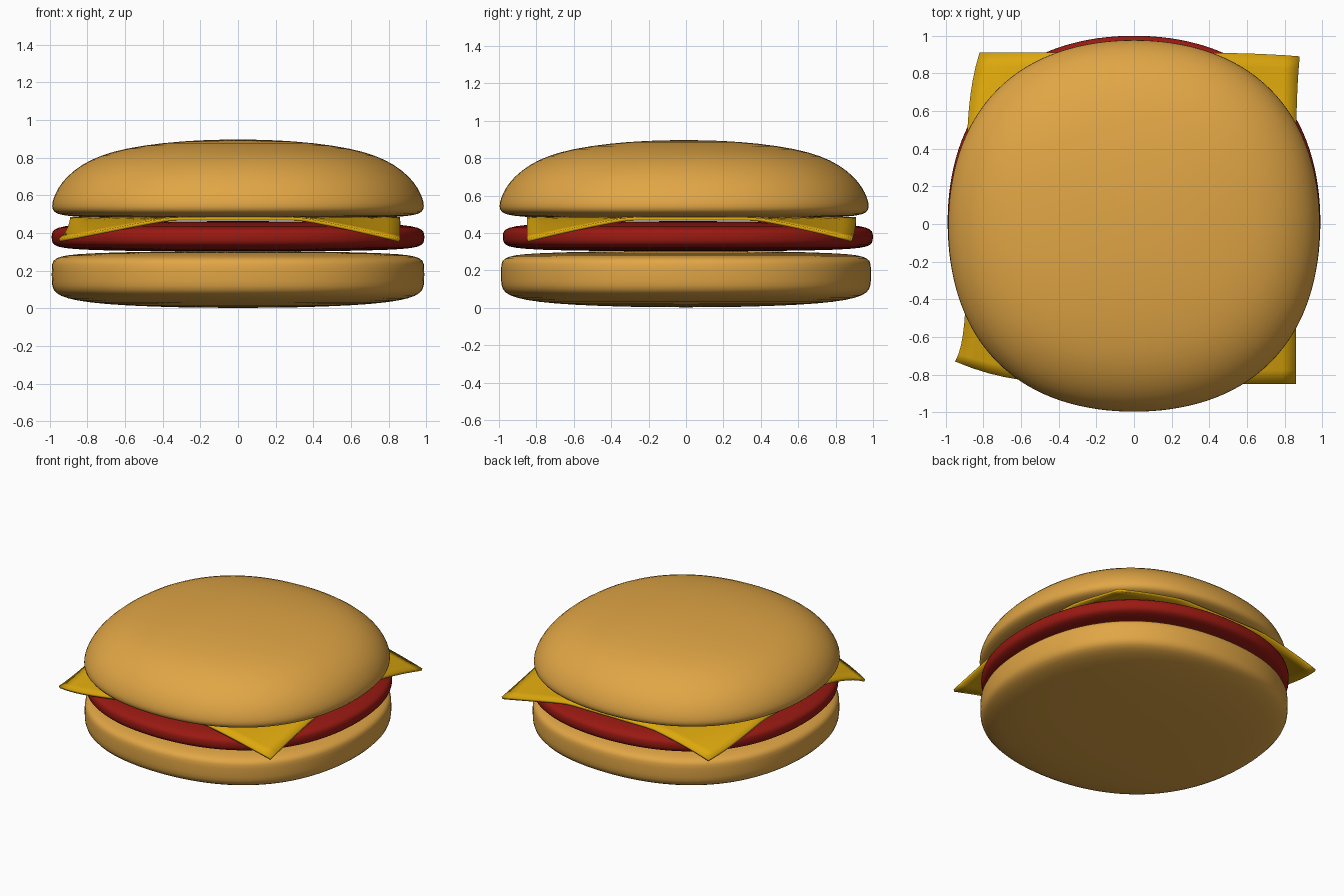
import bpy, bmesh
from math import sin, cos, pi

if "Cube" in bpy.data.objects:
    bpy.data.objects.remove(bpy.data.objects["Cube"])


def material(name, rgb):
    m = bpy.data.materials.new(name)
    m.diffuse_color = (*rgb, 1)
    m.use_nodes = True
    m.node_tree.nodes["Principled BSDF"].inputs["Base Color"].default_value = m.diffuse_color
    return m


def add_object(name, bm, mat):
    bmesh.ops.recalc_face_normals(bm, faces=bm.faces)
    me = bpy.data.meshes.new(name)
    bm.to_mesh(me)
    bm.free()
    me.materials.append(mat)
    ob = bpy.data.objects.new(name, me)
    bpy.context.collection.objects.link(ob)
    return ob


def smooth(ob, angle):
    bpy.ops.object.select_all(action='DESELECT')
    bpy.context.view_layer.objects.active = ob
    ob.select_set(True)
    bpy.ops.object.shade_smooth_by_angle(angle=angle)


def round_layer(name, profile, mat, y=0.0, n=64):
    """Slightly squarish lathe; first and last profile points are the poles."""
    bm = bmesh.new()
    rings = []
    for r, z in profile[1:-1]:
        ring = []
        for i in range(n):
            a = 2 * pi * i / n
            k = r * (1 + 0.04 * sin(2 * a) ** 2)
            ring.append(bm.verts.new((k * cos(a), y + k * sin(a), z)))
        rings.append(ring)
    low = bm.verts.new((0, y, profile[0][1]))
    high = bm.verts.new((0, y, profile[-1][1]))
    for i in range(n):
        j = (i + 1) % n
        for a, b in zip(rings, rings[1:]):
            bm.faces.new((a[i], a[j], b[j], b[i]))
        bm.faces.new((low, rings[0][j], rings[0][i]))
        bm.faces.new((high, rings[-1][i], rings[-1][j]))
    ob = add_object(name, bm, mat)
    smooth(ob, pi)
    sub = ob.modifiers.new("subdivision", 'SUBSURF')
    sub.levels = sub.render_levels = 1


bread = material("bread", (0.75, 0.38, 0.06))
meat = material("meat", (0.32, 0.01, 0.006))
yellow = material("cheese", (0.72, 0.39, 0.004))

# Bottom bun
round_layer("bottom_bun", [
    (0, 0.003), (0.3, 0.005), (0.6, 0.015), (0.8, 0.032), (0.91, 0.053),
    (0.97, 0.08), (0.99, 0.115), (0.99, 0.18), (0.99, 0.24), (0.975, 0.265),
    (0.92, 0.283), (0.8, 0.293), (0.5, 0.302), (0, 0.305)], bread)

# Patty
round_layer("patty", [
    (0, 0.303), (0.5, 0.304), (0.8, 0.31), (0.93, 0.32), (0.98, 0.335),
    (0.991, 0.36), (0.991, 0.4), (0.98, 0.42), (0.93, 0.438), (0.8, 0.45),
    (0.5, 0.46), (0, 0.465)], meat, 0.01)

# Top bun
round_layer("top_bun", [
    (0, 0.473), (0.5, 0.476), (0.8, 0.483), (0.93, 0.492), (0.98, 0.51),
    (0.991, 0.54), (0.982, 0.585), (0.955, 0.642), (0.91, 0.701), (0.83, 0.765),
    (0.73, 0.813), (0.6, 0.85), (0.4, 0.88), (0.2, 0.894), (0, 0.898)],
    bread, -0.01)

# Cheese slice: bent square with uneven, drooping corners
shift = {(-1, -1): (-0.06, 0.12), (1, -1): (0, 0),
         (-1, 1): (0.07, 0), (1, 1): (0.02, -0.02)}
bm = bmesh.new()
bmesh.ops.create_grid(bm, x_segments=24, y_segments=24, size=1)
for v in bm.verts:
    u, w = v.co.x, v.co.y
    c = abs(u * w)
    dx, dy = shift[(1 if u > 0 else -1, 1 if w > 0 else -1)]
    drop = 0.115 * max(0, (c - 0.38) / 0.62) ** 1.15
    v.co = (-0.015 + 0.875 * u + dx * c ** 4,
            0.03 + 0.88 * w + dy * c ** 4, 0.485 - drop)
cheese = add_object("cheese_slice", bm, yellow)
smooth(cheese, 0.6)
solid = cheese.modifiers.new("thickness", 'SOLIDIFY')
solid.thickness = 0.018
solid.offset = -1 if cheese.data.polygons[0].normal.z > 0 else 1
